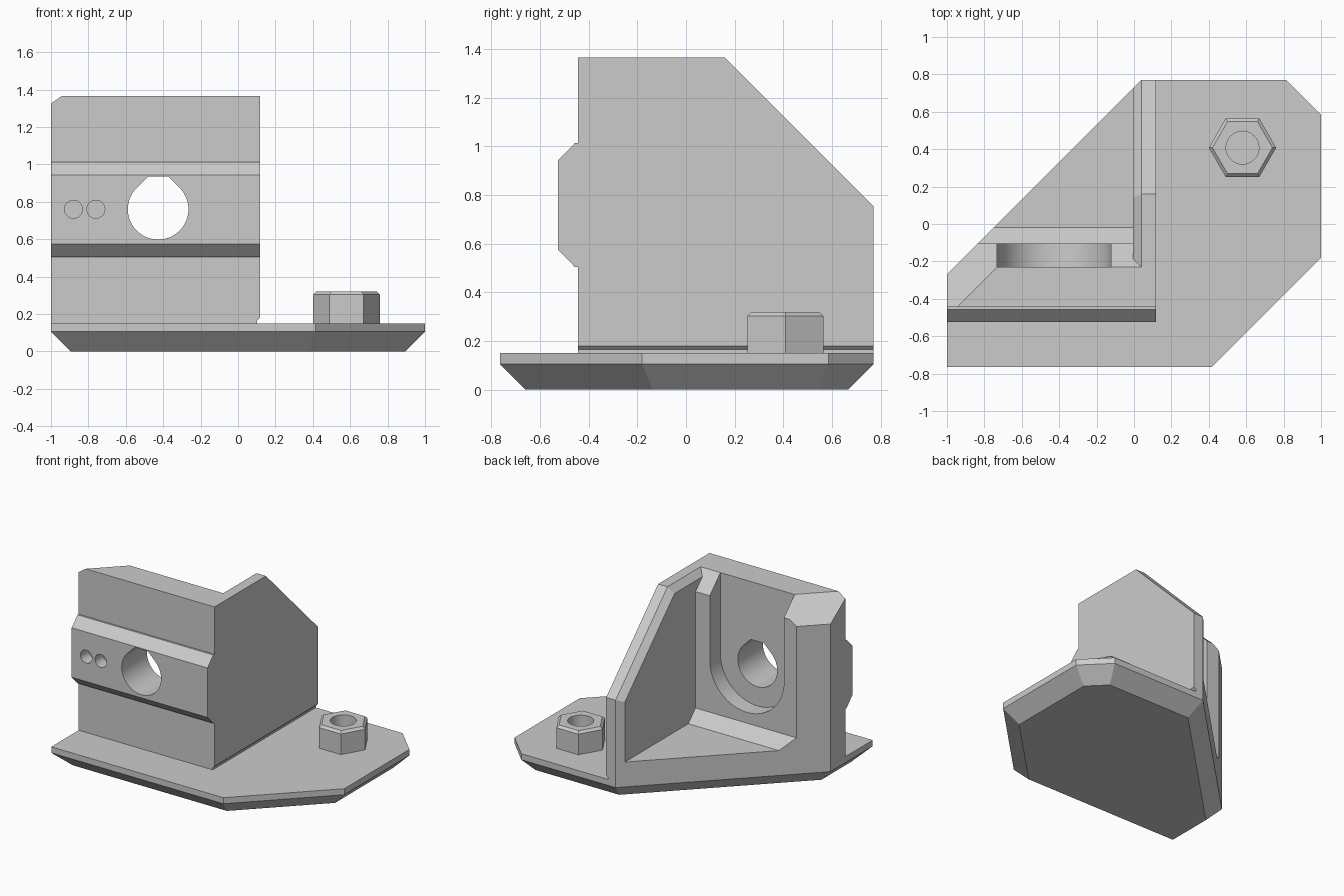
import bpy, bmesh
from math import cos, sin, pi, radians
from mathutils import Vector

if "Cube" in bpy.data.objects:
    bpy.data.objects.remove(bpy.data.objects["Cube"])

grey = bpy.data.materials.new("plain grey")
grey.use_nodes = True
grey.diffuse_color = (0.6, 0.6, 0.6, 1)
grey.node_tree.nodes["Principled BSDF"].inputs["Base Color"].default_value = (0.6, 0.6, 0.6, 1)


def finish(name, bm):
    bmesh.ops.recalc_face_normals(bm, faces=bm.faces)
    mesh = bpy.data.meshes.new(name)
    bm.to_mesh(mesh)
    bm.free()
    obj = bpy.data.objects.new(name, mesh)
    bpy.context.collection.objects.link(obj)
    mesh.materials.append(grey)
    return obj


def trim(bm, normal, limit):
    """Keep the side where dot(normal, point) < limit."""
    n = Vector(normal)
    cut = bmesh.ops.bisect_plane(bm, geom=bm.verts[:] + bm.edges[:] + bm.faces[:], dist=1e-5,
                                 plane_co=n * limit / n.length_squared, plane_no=n, clear_outer=True)
    edges = [e for e in cut["geom_cut"] if isinstance(e, bmesh.types.BMEdge)]
    bmesh.ops.holes_fill(bm, edges=edges, sides=0)


def convex(name, planes):
    """Solid bounded by half spaces."""
    bm = bmesh.new()
    bmesh.ops.create_cube(bm, size=5)
    for normal, limit in planes:
        trim(bm, normal, limit)
    return finish(name, bm)


def prism(name, points, axis, start, end):
    """Extrude a 2D profile along x, y or z."""
    bm = bmesh.new()
    verts = []
    for p in points:
        co = list(p)
        co.insert(axis, start)
        verts.append(bm.verts.new(co))
    face = bm.faces.new(verts)
    ext = bmesh.ops.extrude_face_region(bm, geom=[face])["geom"]
    step = Vector((0, 0, 0))
    step[axis] = end - start
    bmesh.ops.translate(bm, vec=step, verts=[v for v in ext if isinstance(v, bmesh.types.BMVert)])
    return finish(name, bm)


def arc(cx, cz, r, a0, a1, n):
    return [(cx + r * cos(radians(a0 + (a1 - a0) * i / n)),
             cz + r * sin(radians(a0 + (a1 - a0) * i / n))) for i in range(n + 1)]


def cut(obj, cutter):
    cutter.hide_render = True
    mod = obj.modifiers.new("cut", 'BOOLEAN')
    mod.operation, mod.solver, mod.object = 'DIFFERENCE', 'EXACT', cutter
    bpy.context.view_layer.objects.active = obj
    bpy.ops.object.modifier_apply(modifier=mod.name)
    bpy.data.objects.remove(cutter)


# Base plate with a 45 degree chamfer under its rim
outline = [(-1, -.765), (.415, -.765), (1, -.18), (1, .585), (.815, .77), (.04, .77), (-1, -.27)]
planes = [((0, 0, 1), .15), ((0, 0, -1), 0)]
for a, b in zip(outline, outline[1:] + outline[:1]):
    d = (Vector(b) - Vector(a)).normalized()
    n = Vector((d.y, -d.x))
    reach = n.dot(Vector(a))
    planes += [((n.x, n.y, 0), reach), ((n.x, n.y, -1), reach - .105)]
convex("base_plate", planes)

# Bracket: outer side profile with the front rail
TOP = 1.365
profile = [(-.443, .15), (-.443, .505), (-.457, .505), (-.525, .575), (-.525, .943), (-.457, 1.013),
           (-.443, 1.013), (-.443, TOP), (.16, TOP), (.77, .755), (.77, .15)]
bracket = prism("corner_bracket", profile, 0, -1, .117)

# Inner pocket with sloped fillet, and chamfers round its mouth
cut(bracket, convex("pocket", [((1, 0, 0), -.005), ((0, -1, 0), .105), ((0, 0, -1), -.29), ((0, -1, -1), -.27)]))
cut(bracket, convex("front_chamfer", [((1, 0, 0), -.005), ((0, -1, -1), .23 - TOP)]))
cut(bracket, convex("side_chamfer", [((1, 0, -1), .04 - TOP), ((0, -1, -1), .23 - TOP)]))
s = .5 ** .5
cut(bracket, convex("slope_chamfer", [((1, -s, -s), .04 - (.16 + TOP) * s), ((0, -1, 0), .1)]))

# Recess, keyed bore and two blind holes
X, Z = -.427, .76
cut(bracket, prism("recess", arc(X, Z, .305, 180, 360, 40) + [(X + .305, 2), (X - .305, 2)], 1, -.23, 1))
cut(bracket, prism("bore", arc(X, Z, .162, 135, 405, 54) + [(X + .054, .935), (X - .054, .935)], 1, -1, 0))
for x in (-.88, -.76):
    cut(bracket, prism("pin_hole", arc(x, Z, .048, 0, 350, 35), 1, -1, -.43))

# Groove along the foot of the side wall
cut(bracket, convex("groove", [((-1, 0, 0), -.102), ((-1, 0, 1), .165 - .102)]))

# Diagonal rear cut and its top chamfer
bm = bmesh.new()
bm.from_mesh(bracket.data)
trim(bm, (-1, 1, 0), .73)
trim(bm, (-s, s, 1), .5 * s + TOP)
bmesh.ops.recalc_face_normals(bm, faces=bm.faces)
bm.to_mesh(bracket.data)
bm.free()

# Hex nut with chamfered top and a round hole
nut_planes = [((0, 0, 1), .32), ((0, 0, -1), -.15)]
for i in range(6):
    a = pi / 6 + i * pi / 3
    n = (cos(a), sin(a))
    reach = .58 * n[0] + .408 * n[1] + .156
    nut_planes += [((*n, 0), reach), ((*n, 1), reach + .303)]
nut = convex("hex_nut", nut_planes)
cut(nut, prism("nut_hole", arc(.58, .408, .088, 0, 352.5, 47), 2, .155, 1))

for name in ("corner_bracket", "hex_nut"):
    obj = bpy.data.objects[name]
    bpy.ops.object.select_all(action='DESELECT')
    obj.select_set(True)
    bpy.context.view_layer.objects.active = obj
    bpy.ops.object.shade_smooth_by_angle(angle=radians(25))
